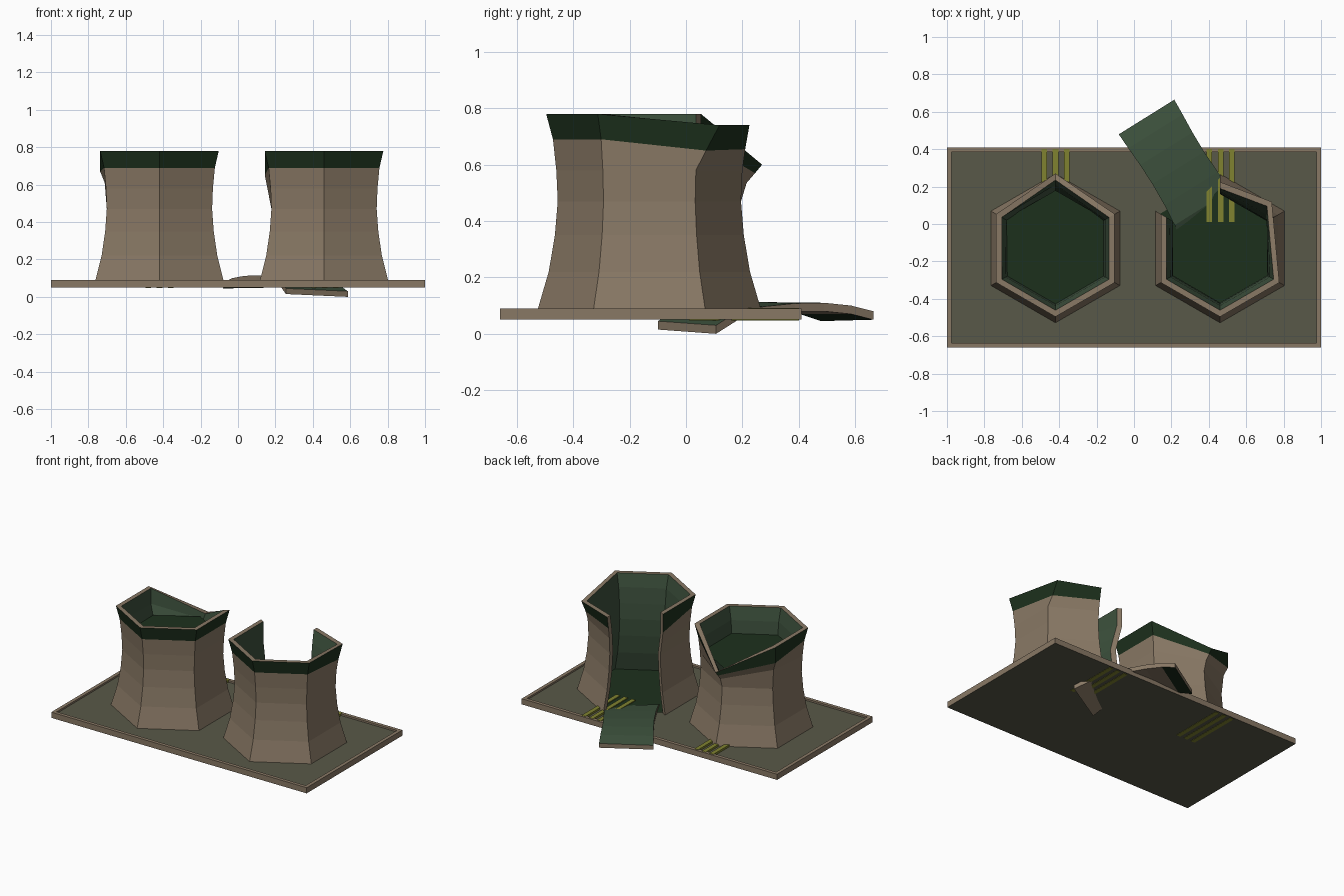
import bpy, bmesh
from math import sin, cos, radians
from mathutils import Vector

if "Cube" in bpy.data.objects:
    bpy.data.objects.remove(bpy.data.objects["Cube"])


def material(name, r, g, b):
    m = bpy.data.materials.new(name)
    m.diffuse_color = (r, g, b, 1)
    m.use_nodes = True
    m.node_tree.nodes["Principled BSDF"].inputs["Base Color"].default_value = m.diffuse_color
    return m


STONE = material("stone", .25, .19, .13)
BAND = material("dark_green", .012, .03, .012)
INNER = material("inner_green", .045, .08, .045)
PAVING = material("paving", .098, .098, .065)
YELLOW = material("yellow", .215, .223, .03)
MATS = [STONE, BAND, INNER, PAVING, YELLOW]


def finish(name, bm):
    bmesh.ops.recalc_face_normals(bm, faces=bm.faces[:])
    me = bpy.data.meshes.new(name)
    bm.to_mesh(me)
    bm.free()
    for m in MATS:
        me.materials.append(m)
    ob = bpy.data.objects.new(name, me)
    bpy.context.collection.objects.link(ob)
    return ob


def box(bm, x0, x1, y0, y1, z0, z1, mat=0):
    r = bmesh.ops.create_cube(bm, size=1)
    for v in r["verts"]:
        v.co = ((x0 + x1) / 2 + v.co.x * (x1 - x0),
                (y0 + y1) / 2 + v.co.y * (y1 - y0),
                (z0 + z1) / 2 + v.co.z * (z1 - z0))
    faces = {f for v in r["verts"] for f in v.link_faces}
    for f in faces:
        f.material_index = mat
    return faces


def shell(bm, outer, inner, closed, band_row, skip=None):
    """Thick sheet from two vertex grids [row][column]."""
    def face(mat, *vs):
        bm.faces.new(vs).material_index = mat
    n, last = len(outer[0]), len(outer) - 1
    segs = [k for k in range(n if closed else n - 1) if k != skip]
    for k in segs:
        j = (k + 1) % n
        for i in range(last):
            face(1 if i == band_row else 0, outer[i][k], outer[i][j], outer[i + 1][j], outer[i + 1][k])
            face(2, inner[i][k], inner[i + 1][k], inner[i + 1][j], inner[i][j])
        for i in (0, last):
            face(0, outer[i][k], outer[i][j], inner[i][j], inner[i][k])
    # close the open edges
    if skip is not None or not closed:
        ends = [skip, (skip + 1) % n] if closed else [0, n - 1]
        for k in ends:
            for i in range(last):
                face(0, outer[i][k], outer[i + 1][k], inner[i + 1][k], inner[i][k])


# wall profile: radius, height
PROFILE = [(.398, .08), (.357, .22), (.335, .35), (.325, .47), (.33, .58), (.342, .69), (.366, .78)]
WALL = .035


def tower(name, cx, cy, bends, skip=None):
    bm = bmesh.new()
    outer, inner = [], []
    for i, (r0, z0) in enumerate(PROFILE):
        o, n = [], []
        for k in range(6):
            r, z, da = bends.get((i, k), (r0, z0, 0))
            a = radians(90 + 60 * k + da)
            o.append(bm.verts.new((cx + r * cos(a), cy + r * sin(a), z)))
            n.append(bm.verts.new((cx + (r - WALL) * cos(a), cy + (r - WALL) * sin(a), z)))
        outer.append(o)
        inner.append(n)
    shell(bm, outer, inner, True, 5, skip)
    return finish(name, bm)


def hex_floor(name, cx, cy, r, z):
    bm = bmesh.new()
    vs = [bm.verts.new((cx + r * cos(radians(90 + 60 * k)), cy + r * sin(radians(90 + 60 * k)), z))
          for k in range(6)]
    bm.faces.new(vs).material_index = 1
    return finish(name, bm)


# base slab with recessed paving
bm = bmesh.new()
faces = box(bm, -1, 1, -.66, .41, .05, .09)
bm.normal_update()
top = max(faces, key=lambda f: f.calc_center_median().z)
bottom = min(faces, key=lambda f: f.calc_center_median().z)
bottom.material_index = 3
bmesh.ops.inset_region(bm, faces=[top], thickness=.035)
ext = bmesh.ops.extrude_face_region(bm, geom=[top])
bmesh.ops.delete(bm, geom=[top], context='FACES_ONLY')
for g in ext["geom"]:
    if isinstance(g, bmesh.types.BMVert):
        g.co.z -= .012
    elif isinstance(g, bmesh.types.BMFace):
        g.material_index = 3
finish("base_slab", bm)

# whole tower with a dented back corner
tower("left_tower", -.42, -.13, {
    (6, 0): (.40, .60, 0), (5, 0): (.375, .57, 0), (4, 0): (.345, .535, 0),
    (5, 1): (.366, .67, 0), (4, 1): (.338, .61, 0)})
hex_floor("left_tower_fill", -.42, -.13, .31, .60)

# broken tower with one wall missing
tower("right_tower", .46, -.13, {
    (6, 5): (.372, .74, 12), (5, 5): (.342, .65, 6),
    (6, 0): (.355, .74, 0), (5, 0): (.34, .655, 0),
    (5, 1): (.366, .65, 0), (4, 1): (.345, .56, 0)}, skip=0)
hex_floor("right_tower_floor", .46, -.13, .37, .086)

# fallen wall panel lying as a ramp: distance, half width, left height, right height
RAMP = [(0, .175, .075, .08), (.09, .171, .10, .10), (.2, .165, .112, .11), (.32, .163, .115, .108),
        (.45, .168, .11, .097), (.57, .178, .10, .078), (.67, .195, .045, .03)]
along = Vector((.53, -.85, 0)).normalized()
across = Vector((.85, .53, 0)).normalized()
bm = bmesh.new()
under, upper = [], []
for t, w, zl, zr in RAMP:
    mid = Vector((.067, .572, 0)) + along * t
    row = [mid - across * w + Vector((0, 0, zl)), mid + across * w + Vector((0, 0, zr))]
    upper.append([bm.verts.new(p) for p in row])
    under.append([bm.verts.new(p - Vector((0, 0, .03))) for p in row])
shell(bm, under, upper, False, 0)
finish("fallen_wall_panel", bm)

# yellow floor stripes running into each tower
bm = bmesh.new()
for cx in (-.42, .463):
    for dx in (-.06, 0, .06):
        box(bm, cx + dx - .015, cx + dx + .015, .01, .40, .048, .092, 4)
finish("floor_stripes", bm)
